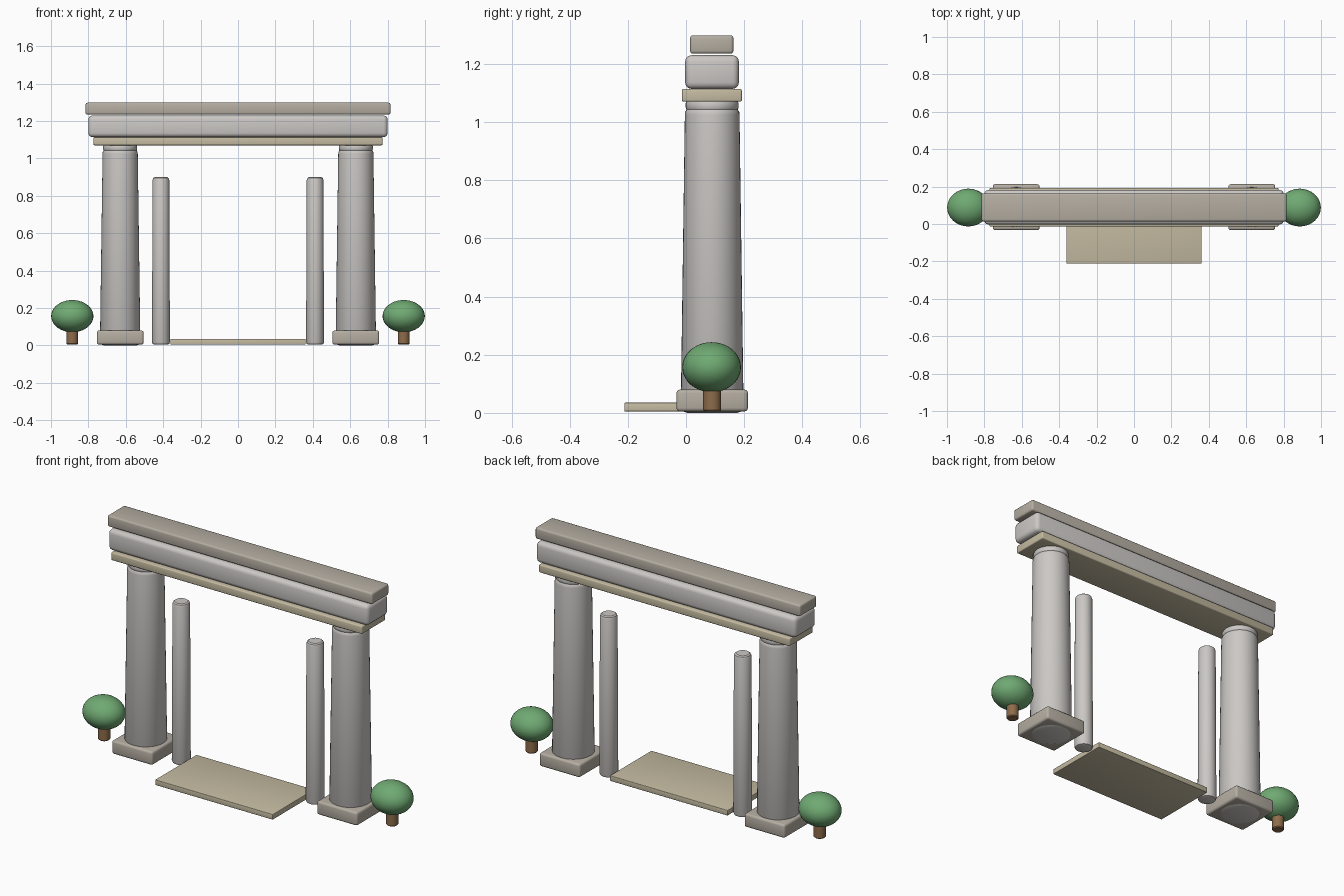
import bpy, bmesh
from math import cos, sin, pi
from mathutils import Matrix

if "Cube" in bpy.data.objects:
    bpy.data.objects.remove(bpy.data.objects["Cube"])

YC = 0.09  # depth centre line of the gateway


def material(name, rgb):
    m = bpy.data.materials.new(name)
    m.diffuse_color = (*rgb, 1)
    m.use_nodes = True
    m.node_tree.nodes["Principled BSDF"].inputs["Base Color"].default_value = m.diffuse_color
    return m


STONE = material("pale_stone", (0.60, 0.58, 0.56))
TRIM = material("warm_stone", (0.46, 0.42, 0.36))
SAND = material("sandstone", (0.56, 0.50, 0.36))
LEAF = material("leaf_green", (0.16, 0.40, 0.17))
BARK = material("bark_brown", (0.27, 0.15, 0.07))


def finish(bm, name, mat, angle=0.6):
    bmesh.ops.recalc_face_normals(bm, faces=bm.faces)
    me = bpy.data.meshes.new(name)
    bm.to_mesh(me)
    bm.free()
    me.materials.append(mat)
    ob = bpy.data.objects.new(name, me)
    bpy.context.collection.objects.link(ob)
    bpy.ops.object.select_all(action='DESELECT')
    ob.select_set(True)
    bpy.context.view_layer.objects.active = ob
    bpy.ops.object.shade_smooth_by_angle(angle=angle)
    return ob


def block(name, x, y, z, mat, bevel):
    """Bevelled box from (min, max) ranges."""
    bm = bmesh.new()
    bmesh.ops.create_cube(bm, size=1)
    for v in bm.verts:
        for i, (lo, hi) in enumerate((x, y, z)):
            v.co[i] = lo if v.co[i] < 0 else hi
    bmesh.ops.bevel(bm, geom=bm.edges[:], offset=bevel, segments=3,
                    profile=0.5, affect='EDGES', clamp_overlap=True)
    return finish(bm, name, mat)


def lathe(name, x, profile, mat, n=40):
    """Closed turned shape from (radius, z) points."""
    bm = bmesh.new()
    rings = [[bm.verts.new((x + r * cos(2 * pi * i / n),
                            YC + r * sin(2 * pi * i / n), z))
              for i in range(n)] for r, z in profile]
    for a, b in zip(rings, rings[1:]):
        for i in range(n):
            j = (i + 1) % n
            bm.faces.new((a[i], a[j], b[j], b[i]))
    bm.faces.new(rings[0][::-1])
    bm.faces.new(rings[-1])
    return finish(bm, name, mat)


for side, s in (("left", -1), ("right", 1)):
    # Main column: square plinth, tapered shaft, neck ring
    cx = 0.63 * s
    block(f"{side}_column_base", (cx - 0.125, cx + 0.125), (YC - 0.123, YC + 0.123),
          (0.005, 0.08), TRIM, 0.012)
    lathe(f"{side}_column_shaft", cx,
          [(0.086, 0), (0.1, 0.005), (0.108, 0.02), (0.094, 1.025),
           (0.093, 1.035), (0.088, 1.043)], STONE)
    lathe(f"{side}_column_neck", cx,
          [(0.08, 1.03), (0.088, 1.042), (0.091, 1.05), (0.091, 1.065),
           (0.086, 1.075)], STONE)

    # Slim inner post
    lathe(f"{side}_inner_post", 0.412 * s,
          [(0.036, 0.005), (0.044, 0.008), (0.048, 0.018), (0.0445, 0.885),
           (0.041, 0.895), (0.034, 0.9)], STONE, 32)

    # Round clipped tree
    lathe(f"{side}_tree_trunk", 0.886 * s,
          [(0.026, 0.005), (0.031, 0.01), (0.031, 0.1)], BARK, 24)
    bm = bmesh.new()
    bmesh.ops.create_uvsphere(
        bm, u_segments=32, v_segments=20, radius=1,
        matrix=Matrix.Translation((0.886 * s, YC - 0.002, 0.157))
        @ Matrix.Diagonal((0.113, 0.101, 0.086, 1)))
    finish(bm, f"{side}_tree_crown", LEAF)

# Stacked beams across the columns
block("lower_beam", (-0.772, 0.772), (-0.014, 0.192), (1.07, 1.114), SAND, 0.006)
block("main_beam", (-0.80, 0.80), (-0.003, 0.182), (1.114, 1.23), STONE, 0.022)
block("cap_beam", (-0.815, 0.815), (0.014, 0.163), (1.235, 1.298), TRIM, 0.01)

# Paving slab through the opening
block("paving_slab", (-0.362, 0.362), (-0.212, 0.152), (0.005, 0.035), SAND, 0.003)
